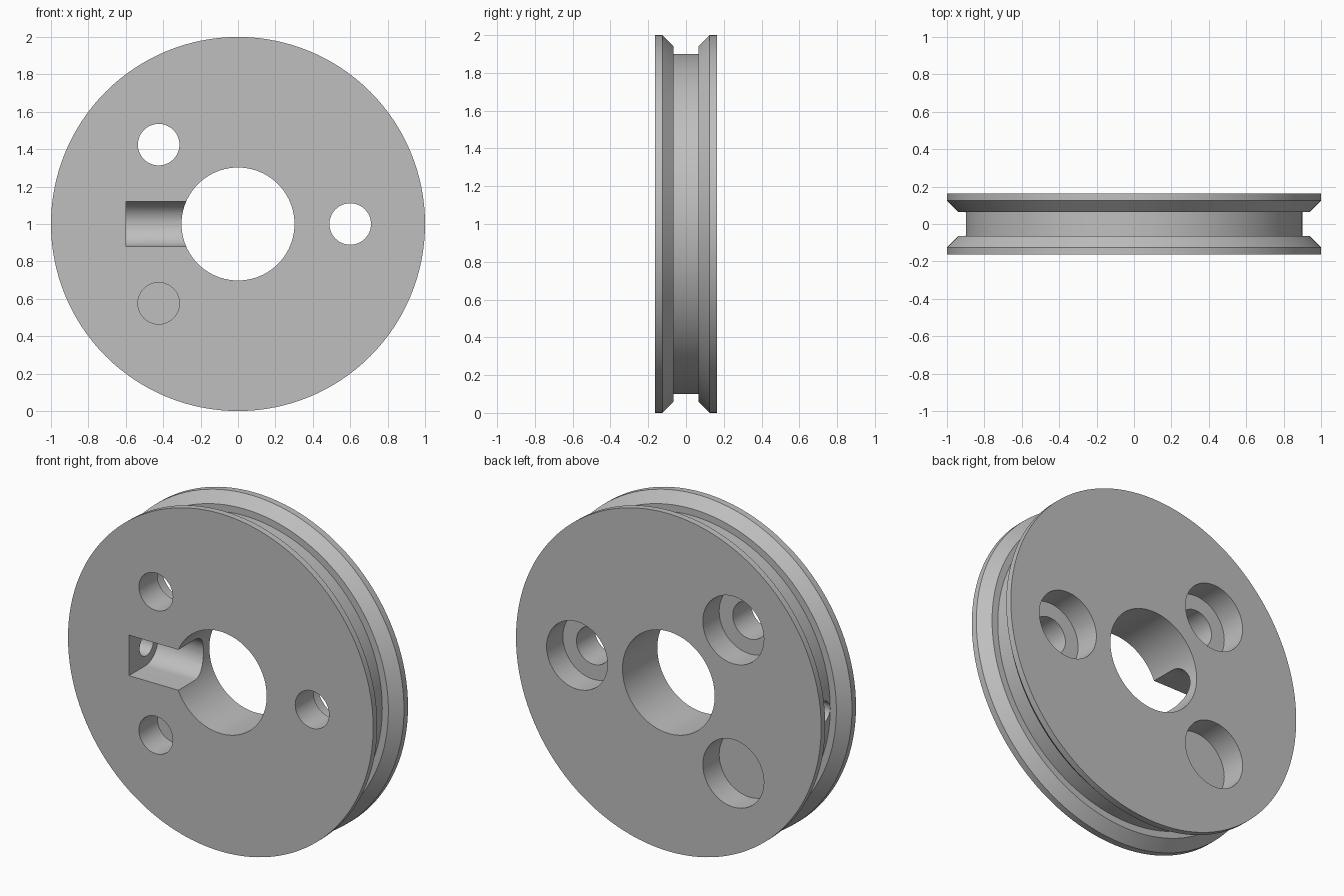
import bpy
import bmesh
from math import cos, sin, pi, radians
from mathutils import Vector

cube = bpy.data.objects.get("Cube")
if cube:
    bpy.data.objects.remove(cube, do_unlink=True)

HALF = 0.163      # half thickness of the wheel
CENTRE = 1.0      # height of the axle

metal = bpy.data.materials.new("light grey metal")
metal.use_nodes = True
GREY = (0.52, 0.52, 0.52, 1)
metal.diffuse_color = GREY
metal.node_tree.nodes["Principled BSDF"].inputs["Base Color"].default_value = GREY


def add_object(name, bm):
    bmesh.ops.recalc_face_normals(bm, faces=bm.faces)
    mesh = bpy.data.meshes.new(name)
    bm.to_mesh(mesh)
    bm.free()
    mesh.materials.append(metal)
    obj = bpy.data.objects.new(name, mesh)
    bpy.context.collection.objects.link(obj)
    return obj


def lathe(name, profile, steps):
    """Revolve a closed (radius, y) outline about the axle."""
    bm = bmesh.new()
    rings = []
    for i in range(steps):
        a = 2 * pi * i / steps
        rings.append([bm.verts.new((r * cos(a), y, CENTRE + r * sin(a))) for r, y in profile])
    n = len(profile)
    for i in range(steps):
        a, b = rings[i], rings[(i + 1) % steps]
        for j in range(n):
            k = (j + 1) % n
            bm.faces.new((a[j], a[k], b[k], b[j]))
    return add_object(name, bm)


def prism(name, outline, sweep):
    """Extrude a closed outline of 3D points along a vector."""
    bm = bmesh.new()
    face = bm.faces.new([bm.verts.new(p) for p in outline])
    ext = bmesh.ops.extrude_face_region(bm, geom=[face], use_keep_orig=True)
    moved = [v for v in ext["geom"] if isinstance(v, bmesh.types.BMVert)]
    bmesh.ops.translate(bm, verts=moved, vec=Vector(sweep))
    cutter = add_object(name, bm)
    cutter.hide_render = True
    return cutter


def circle(steps=48):
    return [(cos(2 * pi * i / steps), sin(2 * pi * i / steps)) for i in range(steps)]


# Grooved wheel with its central bore
flange = [(0.9, 0.065), (0.94, 0.065), (1.0, 0.125), (1.0, HALF), (0.302, HALF)]
wheel = lathe("pulley_wheel", flange + [(r, -y) for r, y in reversed(flange)], 128)

cutters = []

# Three bolt holes, counterbored from the back
for angle in (0, 135, 225):
    x = 0.6 * cos(radians(angle))
    z = CENTRE + 0.6 * sin(radians(angle))
    for label, radius, start in (("bolt_hole", 0.111, -0.3), ("counterbore", 0.2, 0.01)):
        ring = [(x + radius * c, start, z + radius * s) for c, s in circle()]
        cutters.append(prism(label + "_cutter", ring, (0, 0.3 - start, 0)))

# Round-bottomed slot, open to the front and the bore
R = 0.12
arc = [(R * sin(t), -R * cos(t)) for t in (pi / 2 + pi * i / 24 for i in range(25))]
outline = [(-0.6, -0.012 + y, CENTRE + z) for z, y in arc]
outline += [(-0.6, -0.3, CENTRE - R), (-0.6, -0.3, CENTRE + R)]
cutters.append(prism("slot_cutter", outline, (0.45, 0, 0)))

# Cord hole from the slot out to the groove
ring = [(-1.1, 0.064 * c, CENTRE + 0.064 * s) for c, s in circle(32)]
cutters.append(prism("cord_hole_cutter", ring, (0.6, 0, 0)))

# Cut everything, then remove the cutters
bpy.context.view_layer.objects.active = wheel
for cutter in cutters:
    mod = wheel.modifiers.new(cutter.name, "BOOLEAN")
    mod.operation = "DIFFERENCE"
    mod.solver = "EXACT"
    mod.object = cutter
    bpy.ops.object.modifier_apply(modifier=mod.name)
for cutter in cutters:
    bpy.data.objects.remove(cutter, do_unlink=True)

bpy.ops.object.select_all(action="DESELECT")
wheel.select_set(True)
bpy.ops.object.shade_smooth_by_angle(angle=radians(30))
